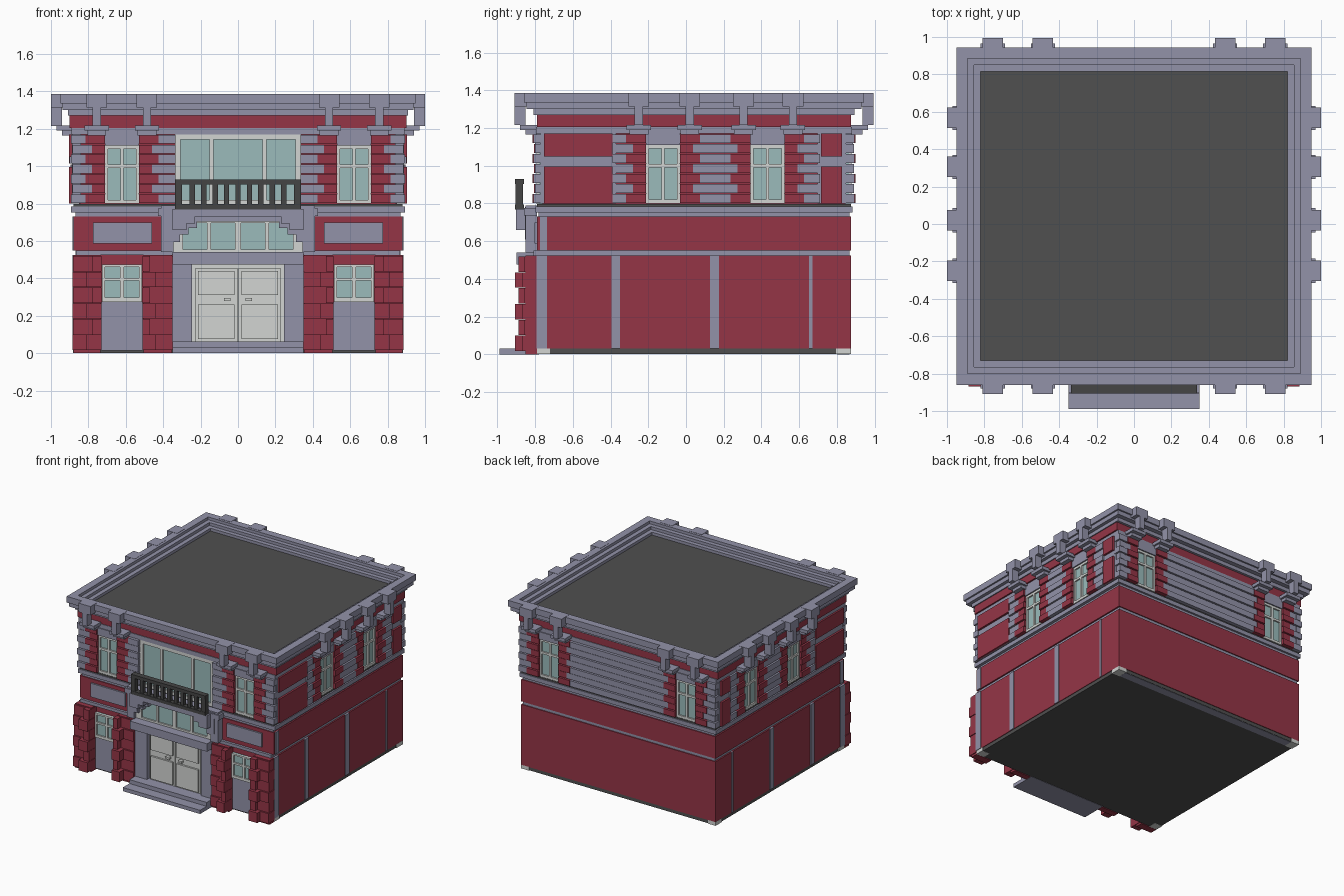
import bpy, bmesh, math

cube = bpy.data.objects.get("Cube")
if cube:
    bpy.data.objects.remove(cube, do_unlink=True)


def material(name, r, g, b):
    m = bpy.data.materials.new(name)
    m.use_nodes = True
    m.diffuse_color = (r, g, b, 1)
    m.node_tree.nodes["Principled BSDF"].inputs["Base Color"].default_value = (r, g, b, 1)
    return m


RED = material("brick red", 0.30, 0.036, 0.062)
STONE = material("blue grey stone", 0.29, 0.29, 0.395)
DARK = material("dark grey", 0.08, 0.08, 0.08)
IRON = material("iron", 0.06, 0.06, 0.06)
PALE = material("pale frame", 0.65, 0.665, 0.65)
GLASS = material("teal glass", 0.325, 0.50, 0.50)

# Wall planes
WX, Y0, Y1 = 0.88, -0.79, 0.875


def place(wall, u, d, z):
    """u runs along the wall, d points outward from it"""
    return {"front": (u, Y0 - d, z), "back": (u, Y1 + d, z),
            "right": (WX + d, u, z), "left": (-WX - d, u, z)}[wall]


def finish(name, bm, mat):
    bmesh.ops.recalc_face_normals(bm, faces=bm.faces)
    me = bpy.data.meshes.new(name)
    bm.to_mesh(me)
    bm.free()
    me.materials.append(mat)
    ob = bpy.data.objects.new(name, me)
    bpy.context.scene.collection.objects.link(ob)
    return ob


def add_box(bm, a, b):
    for v in bmesh.ops.create_cube(bm, size=1)["verts"]:
        v.co = [(a[i] + b[i]) / 2 + v.co[i] * abs(b[i] - a[i]) for i in range(3)]


def boxes(name, mat, wall, items, mirror=False):
    """items: (u0, u1, d0, d1, z0, z1)"""
    bm = bmesh.new()
    for u0, u1, d0, d1, z0, z1 in items:
        add_box(bm, place(wall, u0, d0, z0), place(wall, u1, d1, z1))
        if mirror:
            add_box(bm, place(wall, -u0, d0, z0), place(wall, -u1, d1, z1))
    return finish(name, bm, mat)


def slab(name, mat, dx, dy, z0, z1):
    bm = bmesh.new()
    add_box(bm, (-WX - dx, Y0 - dy, z0), (WX + dx, Y1 + dy, z1))
    return finish(name, bm, mat)


def paned(tag, wall, u0, u1, z0, z1, cols, rows, d):
    """Glass sheet behind a frame of bars that leaves the panes open"""
    boxes(tag + "_glass", GLASS, wall, [(u0, u1, d - 0.04, d - 0.012, z0, z1)])
    us = [u0] + [u for c in cols for u in c] + [u1]
    zs = [z0] + [z for r in rows for z in r] + [z1]
    bars = [(us[i], us[i + 1], d - 0.04, d, z0, z1) for i in range(0, len(us), 2)]
    bars += [(a, b, d - 0.04, d, zs[i], zs[i + 1]) for a, b in cols for i in range(0, len(zs), 2)]
    boxes(tag + "_frame", PALE, wall, bars)


# Building core, floor by floor
slab("base", DARK, -0.005, -0.005, 0.002, 0.03)
slab("lower_wall", RED, 0, 0, 0.03, 0.525)
slab("lower_band", STONE, -0.012, -0.008, 0.525, 0.55)
slab("middle_wall", RED, 0, 0, 0.55, 0.73)
slab("belt_under", STONE, -0.012, -0.008, 0.73, 0.752)
slab("belt", STONE, 0.012, 0.008, 0.752, 0.785)
slab("belt_cap", DARK, 0, 0, 0.785, 0.797)
slab("upper_wall", RED, -0.03, -0.03, 0.797, 1.17)
slab("upper_band", STONE, 0.01, 0.005, 1.17, 1.205)
slab("frieze", RED, 0.022, 0, 1.205, 1.27)
slab("cornice_under", STONE, 0.03, 0.02, 1.27, 1.302)
slab("roof", DARK, -0.055, -0.055, 1.295, 1.315)

# Pale corner blocks and rear sill at the foot
bm = bmesh.new()
for s in (-1, 1):
    for ya, yb in ((Y0, Y0 + 0.07), (Y1 - 0.08, Y1)):
        add_box(bm, (s * 0.81, ya, 0.001), (s * 0.881, yb, 0.031))
finish("corner_feet", bm, PALE)
boxes("rear_sill", STONE, "back", [(-0.81, 0.81, -0.075, -0.008, 0, 0.03)])

# Stepped cornice ring: inner offset, outer offset, bottom, top
bm = bmesh.new()
for a, b, z0, z in ((0.01, 0.07, 1.335, 1.385), (0.01, 0.057, 1.3, 1.336),
                    (-0.025, 0.01, 1.3, 1.362), (-0.06, -0.025, 1.3, 1.338)):
    for s in (-1, 1):
        add_box(bm, (s * (WX + a), Y0 - b, z0), (s * (WX + b), Y1 + b, z))
    add_box(bm, (-WX - a, Y0 - b, z0), (WX + a, Y0 - a, z))
    add_box(bm, (-WX - a, Y1 + a, z0), (WX + a, Y1 + b, z))
finish("cornice", bm, STONE)

ROWS = 7
PITCH = (1.17 - 0.8) / ROWS


def quoins(u0, u1, trim0, trim1, depth):
    """Stacked blocks whose ends are trimmed (or grown) on every second row"""
    out = []
    for i in range(ROWS):
        z, k = 0.8 + i * PITCH, i % 2
        out.append((u0 + trim0 * k, u1 - trim1 * k, -0.035, depth - 0.008 * k, z + 0.003, z + PITCH - 0.003))
    return out


def window(wall, tag, c):
    paned(tag + "_window", wall, c - 0.09, c + 0.09, 0.8, 1.11,
          [(c - 0.074, c - 0.009), (c + 0.009, c + 0.074)], [(0.82, 0.99), (1.008, 1.092)], 0.002)
    boxes(tag + "_window_lintel", STONE, wall, [(c - 0.09, c + 0.09, -0.04, 0.012, 1.11, 1.17)])
    boxes(tag + "_window_bricks", RED, wall,
          quoins(c - 0.195, c - 0.09, 0.035, 0, 0.024) + quoins(c + 0.09, c + 0.195, 0, 0.035, 0.024))


def brackets(wall, centres):
    boxes(wall + "_brackets", STONE, wall, [
        (c - w, c + w, d0, d1, z0, z1) for c in centres for w, d0, d1, z0, z1 in (
            (0.055, 0.03, 0.12, 1.315, 1.387), (0.022, 0.06, 0.12, 1.215, 1.32),
            (0.065, 0, 0.09, 1.19, 1.217), (0.05, 0, 0.06, 1.165, 1.19))])


# Upper floor, front and back
for wall in ("front", "back"):
    for side, c in (("left", 0.62), ("right", -0.62)):
        window(wall, wall + "_" + side, c)
    brackets(wall, (-0.755, -0.487, 0.487, 0.755))
    boxes(wall + "_corner_quoins", STONE, wall, quoins(0.815, 0.893, -0.035, 0.008, 0.02), True)
boxes("front_pilasters", STONE, "front", quoins(0.335, 0.425, 0, -0.035, 0.024), True)
boxes("back_slabs", STONE, "back", quoins(-0.425, 0.425, -0.035, -0.035, 0.022))

# Upper floor and lower strips, both sides
for wall in ("right", "left"):
    for tag, c in (("front", -0.122), ("rear", 0.432)):
        window(wall, wall + "_" + tag, c)
    brackets(wall, (-0.25, 0.02, 0.305, 0.567))
    boxes(wall + "_quoins", STONE, wall,
          quoins(-0.39, -0.317, 0, -0.035, 0.022) + quoins(0.073, 0.237, -0.035, -0.035, 0.022)
          + quoins(0.627, 0.71, -0.035, 0, 0.022)
          + quoins(-0.8, -0.755, 0, 0.012, 0.012) + quoins(0.835, 0.89, 0.012, 0, 0.012))
    spans = ((-0.752, -0.39), (0.717, 0.828))
    boxes(wall + "_panel_surrounds", STONE, wall, [(a - 0.02, b + 0.02, -0.04, 0.008, 0.8, 1.17) for a, b in spans])
    boxes(wall + "_red_panels", RED, wall,
          [(a, b, -0.01, 0.024, z0, z1) for a, b in spans for z0, z1 in ((0.8, 0.997), (1.05, 1.17))])
    boxes(wall + "_wall_strips", STONE, wall,
          [(a, b, -0.01, 0.006, 0.03, 0.525) for a, b in
           ((-0.792, -0.737), (-0.395, -0.35), (0.127, 0.175), (0.652, 0.67))]
          + [(-0.775, -0.737, -0.01, 0.006, 0.55, 0.73)])

# Ground floor brick piers: deep blocks of alternating width over shallower courses
bricks = []
for i in range(6):
    k, z0, z1 = i % 2, 0.017 + i * 0.084, 0.099 + i * 0.084
    bricks += [(0.73, 0.81 - 0.03 * k, 0, 0.118 - 0.02 * k, z0, z1),
               (0.77, 0.886 - 0.004 * k, 0, 0.08 - 0.01 * k, z0, z1),
               (0.44 + 0.03 * k, 0.51, 0, 0.118 - 0.02 * k, z0, z1),
               (0.35, 0.48, 0, 0.065 - 0.01 * k, z0, z1)]
boxes("pier_bricks", RED, "front", bricks, True)
boxes("pier_cores", RED, "front", [(0.735, 0.88, 0, 0.06, 0, 0.525), (0.352, 0.505, 0, 0.05, 0, 0.525)], True)
boxes("pier_caps", STONE, "front", [(0.345, 0.865, -0.02, 0.02, 0.525, 0.55)], True)

# Side doors with paned windows, and the panels above
boxes("side_doors", STONE, "front", [(0.51, 0.73, 0, 0.012, 0.015, 0.275)], True)
for side, c in (("left", 0.62), ("right", -0.62)):
    paned(side + "_door_window", "front", c - 0.107, c + 0.107, 0.275, 0.475,
          [(c - 0.09, c - 0.01), (c + 0.01, c + 0.09)], [(0.297, 0.388), (0.403, 0.462)], 0.025)
boxes("wall_panels", STONE, "front", [(0.46, 0.775, 0, 0.014, 0.588, 0.7)], True)

# Main entrance
boxes("entrance_steps", STONE, "front",
      [(-0.35, 0.35, -0.01, 0.2, 0, 0.03), (-0.35, 0.35, -0.01, 0.115, 0.03, 0.062)])
boxes("entrance_jambs", STONE, "front", [(0.245, 0.35, 0, 0.04, 0.06, 0.48)], True)
boxes("entrance_lintel", STONE, "front", [(-0.35, 0.35, 0, 0.11, 0.475, 0.54)])
boxes("double_door", PALE, "front",
      [(-0.25, 0.25, 0, 0.005, 0.06, 0.48), (0.003, 0.228, 0, 0.02, 0.063, 0.455),
       (0.018, 0.215, 0, 0.035, 0.312, 0.44), (0.018, 0.215, 0, 0.035, 0.075, 0.26),
       (0.04, 0.075, 0, 0.045, 0.28, 0.296)], True)

# Transom window under the stepped arch
paned("transom", "front", -0.36, 0.36, 0.54, 0.72,
      [(-0.295, -0.165), (-0.145, -0.015), (0.015, 0.145), (0.165, 0.295)], [(0.555, 0.697)], 0.035)


def stepped_arch(name, half, depth):
    bm = bmesh.new()
    pts = half + [(-x, z) for x, z in reversed(half)]
    f = bm.faces.new([bm.verts.new(place("front", x, 0, z)) for x, z in pts])
    for v in bmesh.ops.extrude_face_region(bm, geom=[f])["geom"]:
        if isinstance(v, bmesh.types.BMVert):
            v.co.y -= depth
    finish(name, bm, STONE)


steps = [(0.345, 0.54), (0.345, 0.595), (0.31, 0.595), (0.31, 0.635), (0.265, 0.635),
         (0.265, 0.67), (0.22, 0.67), (0.22, 0.705)]
stepped_arch("arch_back", [(0.412, 0.79), (0.412, 0.54)] + steps, 0.06)
stepped_arch("arch_middle", [(0.38, 0.78), (0.38, 0.61)] + [(x + 0.005, z + 0.015) for x, z in steps[2:]], 0.064)
stepped_arch("arch_front", [(0.35, 0.77), (0.35, 0.66)] + [(x + 0.01, z + 0.025) for x, z in steps[3:]], 0.112)
boxes("arch_cap", STONE, "front", [(-0.428, 0.428, 0, 0.068, 0.735, 0.775)])

# Large upper window
paned("large_window", "front", -0.337, 0.337, 0.797, 1.172,
      [(-0.307, -0.152), (-0.13, 0.13), (0.152, 0.307)], [(0.82, 1.142)], 0.002)

# Balcony railing
rail = [(-0.337, 0.337, 0.07, 0.116, 0.768, 0.795), (-0.337, 0.337, 0.07, 0.116, 0.903, 0.93),
        (-0.337, -0.3, 0.075, 0.114, 0.78, 0.92), (0.3, 0.337, 0.075, 0.114, 0.78, 0.92)]
for i in range(-4, 5):
    u = i * 0.061
    rail.append((u - 0.014, u + 0.014, 0.08, 0.108, 0.78, 0.92))
boxes("balcony_railing", IRON, "front", rail)
